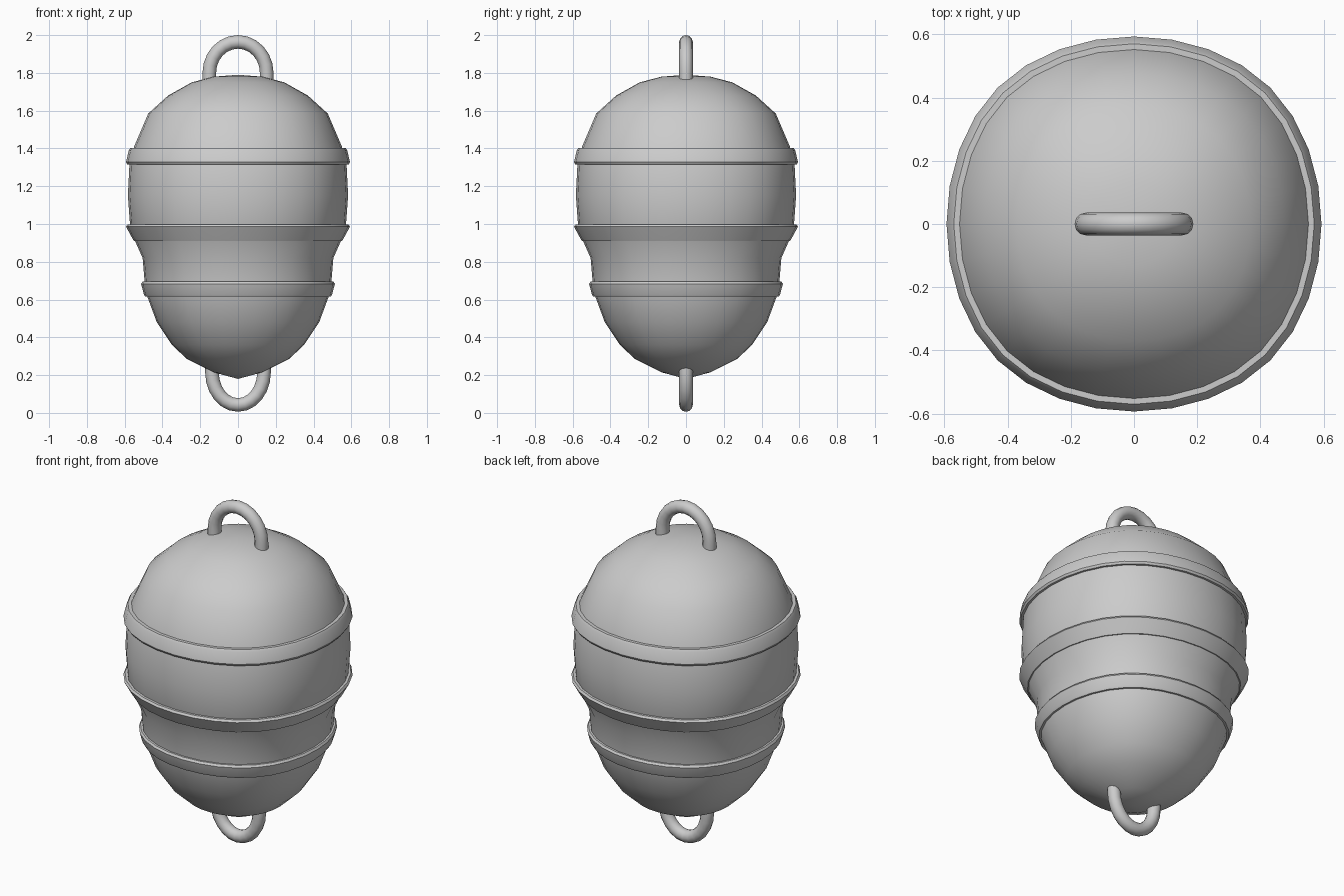
import bpy, bmesh, math
from mathutils import Vector

if "Cube" in bpy.data.objects:
    bpy.data.objects.remove(bpy.data.objects["Cube"])

SEGMENTS = 32


def soft_square(n=SEGMENTS):
    """Rounded-square outline (cubic B-spline of a square), 1 unit wide on the axes."""
    corners = [Vector(c) for c in ((1, -1), (1, 1), (-1, 1), (-1, -1))]
    pts, per = [], n // 4
    for side in range(4):
        p = [corners[(side + k) % 4] for k in range(4)]
        for i in range(per):
            t = i / per
            w = ((1 - t) ** 3, 3 * t**3 - 6 * t**2 + 4,
                 -3 * t**3 + 3 * t**2 + 3 * t + 1, t**3)
            pts.append(sum((p[k] * w[k] for k in range(4)), Vector((0, 0))) / 6 / 0.91667)
    return pts


def finish(name, bm, angle):
    bmesh.ops.recalc_face_normals(bm, faces=bm.faces)
    mesh = bpy.data.meshes.new(name)
    bm.to_mesh(mesh)
    bm.free()
    obj = bpy.data.objects.new(name, mesh)
    bpy.context.collection.objects.link(obj)
    bpy.ops.object.select_all(action='DESELECT')
    obj.select_set(True)
    bpy.context.view_layer.objects.active = obj
    bpy.ops.object.shade_smooth_by_angle(angle=math.radians(angle))


def lathe(name, profile, closed=False, angle=40):
    """Sweep (radius, z) points round the soft-square outline."""
    bm = bmesh.new()
    outline = soft_square()
    rings = []
    for r, z in profile:
        if r == 0:
            rings.append([bm.verts.new((0, 0, z))] * SEGMENTS)
        else:
            rings.append([bm.verts.new((p.x * r, p.y * r, z)) for p in outline])
    pairs = list(zip(rings, rings[1:]))
    if closed:
        pairs.append((rings[-1], rings[0]))
    for a, b in pairs:
        for i in range(SEGMENTS):
            j = (i + 1) % SEGMENTS
            bm.faces.new(list(dict.fromkeys((a[i], a[j], b[j], b[i]))))
    finish(name, bm, angle)


def loop(name, rx, rz, z0, up, tube=0.036, steps=12, sides=12):
    """Half-ellipse tube whose legs sink into the body."""
    path = [Vector((rx, 0, z0 - up * 0.05))]
    path += [Vector((rx * math.cos(a), 0, z0 + up * rz * math.sin(a)))
             for a in (math.pi * i / steps for i in range(steps + 1))]
    path.append(Vector((-rx, 0, z0 - up * 0.05)))
    bm = bmesh.new()
    rings = []
    for i, p in enumerate(path):
        d = (path[min(i + 1, len(path) - 1)] - path[max(i - 1, 0)]).normalized()
        side = d.cross(Vector((0, 1, 0)))
        rings.append([bm.verts.new(p + tube * (side * math.cos(a) + Vector((0, math.sin(a), 0))))
                      for a in (2 * math.pi * k / sides for k in range(sides))])
    for a, b in zip(rings, rings[1:]):
        for k in range(sides):
            m = (k + 1) % sides
            bm.faces.new((a[k], a[m], b[m], b[k]))
    bm.faces.new(rings[0])
    bm.faces.new(rings[-1])
    finish(name, bm, 50)


# Egg-shaped body with a step at the waist
lathe("body", [(0, 0.18), (0.13, 0.215), (0.27, 0.285), (0.35, 0.36), (0.43, 0.48),
               (0.48, 0.615), (0.495, 0.70), (0.505, 0.82), (0.545, 0.91),
               (0.572, 1.0), (0.583, 1.15), (0.575, 1.31), (0.55, 1.41),
               (0.475, 1.585), (0.37, 1.68), (0.245, 1.75), (0.13, 1.78), (0, 1.79)], angle=60)

# Three raised bands: bottom z, top z, bottom radius, top radius
for name, z0, z1, r0, r1 in (("lower_band", 0.615, 0.695, 0.495, 0.51),
                             ("middle_band", 0.91, 0.998, 0.555, 0.59),
                             ("upper_band", 1.315, 1.403, 0.59, 0.575)):
    e = 0.012
    lathe(name, [(r0 - 0.06, z0), (r0 - 0.004, z0), (r0 + 0.003, z0 + e),
                 (r1 + 0.003, z1 - e), (r1 - 0.005, z1), (r1 - 0.06, z1)],
          closed=True, angle=30)

# Hanging loops at top and bottom
loop("top_loop", 0.152, 0.164, 1.80, 1)
loop("bottom_loop", 0.138, 0.173, 0.215, -1)
